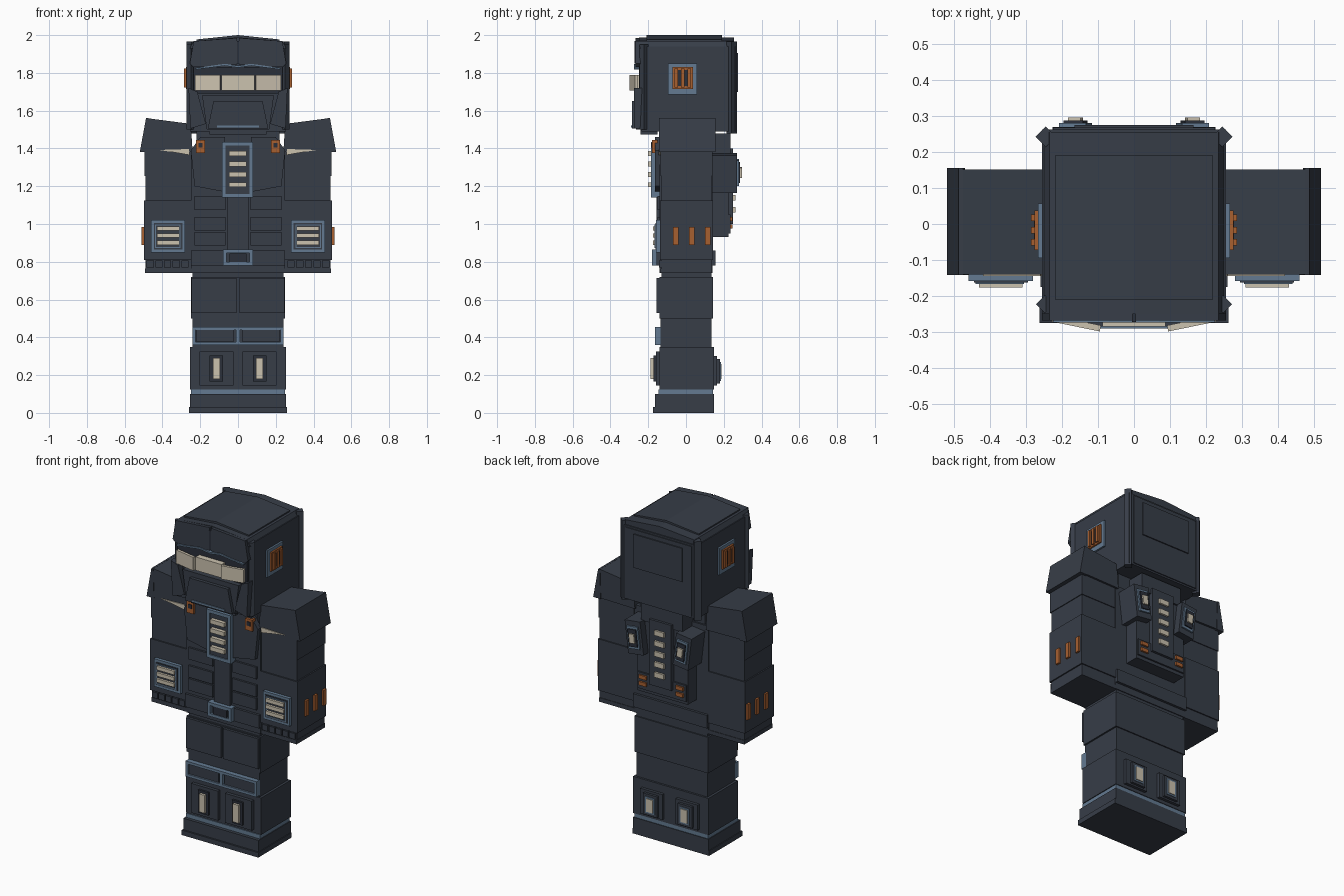
import bpy, bmesh, math
from mathutils import Matrix, Vector

if "Cube" in bpy.data.objects:
    bpy.data.objects.remove(bpy.data.objects["Cube"])


def material(name, rgb):
    m = bpy.data.materials.new(name)
    m.diffuse_color = (*rgb, 1)
    m.use_nodes = True
    m.node_tree.nodes["Principled BSDF"].inputs["Base Color"].default_value = m.diffuse_color
    return m


NAVY = material("dark navy", (0.038, 0.047, 0.064))
DEEP = material("deep navy", (0.024, 0.029, 0.042))
STEEL = material("steel blue", (0.125, 0.195, 0.285))
CREAM = material("cream", (0.60, 0.54, 0.43))
ORANGE = material("burnt orange", (0.39, 0.115, 0.03))


def finish(name, bm, mat):
    bmesh.ops.recalc_face_normals(bm, faces=bm.faces)
    me = bpy.data.meshes.new(name)
    bm.to_mesh(me)
    bm.free()
    me.materials.append(mat)
    ob = bpy.data.objects.new(name, me)
    bpy.context.collection.objects.link(ob)
    return ob


def box(name, mat, x, y, z, turn=0, tilt=0):
    """Box from (min, max) ranges, turned about z and tilted about y at its centre."""
    bm = bmesh.new()
    size = [r[1] - r[0] for r in (x, y, z)]
    mid = Vector([sum(r) / 2 for r in (x, y, z)])
    bmesh.ops.create_cube(bm, size=1, matrix=Matrix.Translation(mid)
                          @ Matrix.Rotation(turn, 4, 'Z') @ Matrix.Rotation(tilt, 4, 'Y')
                          @ Matrix.Diagonal((*size, 1)))
    return finish(name, bm, mat)


def prism(name, mat, outline, y):
    """Front outline of (x, z) points pushed through the y range."""
    bm = bmesh.new()
    f = bm.faces.new([bm.verts.new((px, y[0], pz)) for px, pz in outline])
    new = bmesh.ops.extrude_face_region(bm, geom=[f])["geom"]
    bmesh.ops.translate(bm, vec=(0, y[1] - y[0], 0),
                        verts=[v for v in new if isinstance(v, bmesh.types.BMVert)])
    return finish(name, bm, mat)


def frame(name, mat, x, y, z, w):
    """Rectangular rim of four bars."""
    box(name + "_left", mat, (x[0], x[0] + w), y, z)
    box(name + "_right", mat, (x[1] - w, x[1]), y, z)
    box(name + "_bottom", mat, (x[0] + w, x[1] - w), y, (z[0], z[0] + w))
    box(name + "_top", mat, (x[0] + w, x[1] - w), y, (z[1] - w, z[1]))


def span(s, a, b):
    return (a, b) if s > 0 else (-b, -a)


# Boots and legs
box("sole", NAVY, (-.26, .26), (-.175, .147), (0, .03))
box("boot", NAVY, (-.255, .255), (-.165, .147), (.03, .10))
box("boot_stripe", STEEL, (-.25, .25), (-.145, .143), (.10, .125))
box("shin", NAVY, (-.255, .255), (-.14, .147), (.125, .35))
box("knee", NAVY, (-.24, .24), (-.135, .135), (.35, .50))
box("thigh", NAVY, (-.25, .25), (-.14, .142), (.50, .72))
box("hip", NAVY, (-.24, .24), (-.13, .135), (.72, .76))
frame("knee_rim", STEEL, (-.24, .24), (-.165, -.13), (.36, .455), .016)
box("knee_divider", STEEL, (-.01, .01), (-.165, -.13), (.37, .45))
for s in (1, -1):
    box("knee_plate", NAVY, span(s, .02, .222), (-.158, -.13), (.378, .44))
    box("thigh_plate", NAVY, span(s, .008, .245), (-.155, -.13), (.53, .715))
    box("shin_plate", NAVY, span(s, .025, .205), (-.16, -.13), (.145, .325))
    box("shin_inset", DEEP, span(s, .08, .15), (-.172, -.15), (.165, .305))
    box("shin_light", CREAM, span(s, .095, .133), (-.187, -.16), (.18, .29))
    # Calf lights
    box("calf_plate", NAVY, span(s, .045, .195), (.13, .165), (.145, .30))
    box("calf_inset", NAVY, span(s, .07, .165), (.16, .18), (.155, .285))
    box("calf_rim", STEEL, span(s, .085, .15), (.17, .184), (.17, .27))
    box("calf_light", CREAM, span(s, .095, .14), (.18, .189), (.18, .26))

# Torso and waist
box("torso", NAVY, (-.25, .25), (-.14, .14), (.74, 1.40))
box("neck", NAVY, (-.22, .22), (-.13, .13), (1.40, 1.50))
box("waist_band", NAVY, (-.25, .25), (-.155, .155), (.78, .86))
box("abdomen_strip", NAVY, (-.055, .055), (-.155, -.13), (.86, 1.15))
frame("buckle_rim", STEEL, (-.08, .08), (-.18, -.14), (.78, .865), .018)
box("buckle_back", NAVY, (-.07, .07), (-.165, -.14), (.79, .855))
box("buckle_plate", DEEP, (-.045, .045), (-.176, -.14), (.797, .845))
for s in (1, -1):
    for z in (.885, .965, 1.075):
        box("abdomen_plate", NAVY, span(s, .065, .23), (-.152, -.13), (z, z + .072))
    prism("chest_plate", NAVY, [(s * a, b) for a, b in
          ((.07, 1.17), (.23, 1.20), (.25, 1.39), (.20, 1.46), (.07, 1.46))], (-.165, -.13))
    box("strap_clip", ORANGE, span(s, .175, .222), (-.18, -.15), (1.375, 1.445))
    box("clip_hole", DEEP, span(s, .187, .21), (-.184, -.17), (1.405, 1.43))

# Chest vent
frame("vent_rim", STEEL, (-.085, .08), (-.185, -.14), (1.14, 1.435), .02)
box("vent_back", NAVY, (-.075, .07), (-.178, -.14), (1.15, 1.425))
for i in range(4):
    z = 1.195 + i * .055
    box("vent_bar", CREAM, (-.048, .045), (-.20, -.17), (z, z + .026))

# Arms, shoulders and cuffs
for s in (1, -1):
    box("arm", NAVY, span(s, .25, .49), (-.13, .135), (.76, 1.40))
    box("upper_arm_plate", NAVY, span(s, .255, .495), (-.136, .14), (1.255, 1.385))
    box("forearm", NAVY, span(s, .25, .498), (-.138, .142), (.81, 1.125))
    box("hand", NAVY, span(s, .25, .492), (-.135, .138), (.74, .765))
    for i in range(5):
        x = .262 + i * .046
        box("knuckle", NAVY, span(s, x, x + .038), (-.142, -.12), (.77, .806))
    prism("shoulder_pad", NAVY, [(s * a, b) for a, b in
          ((.24, 1.38), (.515, 1.385), (.48, 1.56), (.25, 1.53))], (-.14, .152))
    prism("shoulder_rim", NAVY, [(s * a, b) for a, b in
          ((.47, 1.38), (.52, 1.38), (.487, 1.56), (.475, 1.56))], (-.142, .155))
    prism("shoulder_glow", CREAM, [(s * a, b) for a, b in
          ((.255, 1.365), (.33, 1.378), (.42, 1.392), (.26, 1.397))], (-.145, -.13))
    # Forearm vent
    x = (.28, .46)
    frame("cuff_rim", STEEL, span(s, *x), (-.158, -.13), (.85, 1.02), .016)
    box("cuff_back", NAVY, span(s, .295, .445), (-.162, -.13), (.866, 1.004))
    frame("cuff_inner_rim", STEEL, span(s, .305, .44), (-.166, -.13), (.873, .997), .006)
    for z in (.89, .928, .966):
        box("cuff_bar", CREAM, span(s, .31, .43), (-.176, -.15), (z, z + .022))
    for y in (-.055, .03, .115):
        box("side_light", ORANGE, span(s, .48, .51), (y - .014, y + .014), (.89, .985))

# Backpack
box("pack", NAVY, (-.17, .17), (.13, .225), (.93, 1.37))
box("pack_top", NAVY, (-.14, .14), (.12, .235), (1.37, 1.48))
box("pack_spine", NAVY, (-.075, .075), (.22, .25), (1.0, 1.40))
box("pack_base", NAVY, (-.165, .165), (.22, .235), (.95, 1.05))
for i in range(5):
    z = 1.06 + i * .064
    box("spine_bar", CREAM, (-.032, .032), (.24, .262), (z, z + .03))
for s in (1, -1):
    for z in (.975, 1.015):
        box("pack_light", ORANGE, span(s, .10, .15), (.225, .246), (z, z + .022))
    lean = s * .12
    box("pod", NAVY, span(s, .11, .215), (.14, .27), (1.17, 1.37), 0, lean)
    box("pod_rim", STEEL, span(s, .125, .20), (.25, .28), (1.205, 1.34), 0, lean)
    box("pod_inset", DEEP, span(s, .135, .19), (.26, .287), (1.22, 1.325), 0, lean)
    box("pod_light", CREAM, span(s, .145, .18), (.27, .296), (1.245, 1.30), 0, lean)

# Helmet shell, gently ridged roof and corner posts
box("helmet", NAVY, (-.255, .255), (-.235, .262), (1.49, 1.94))
prism("helmet_crown", NAVY,
      [(-.255, 1.93), (.255, 1.93), (.235, 1.968), (0, 1.988), (-.235, 1.968)], (-.25, .255))
prism("roof_plate", NAVY, [(-.22, 1.96), (.22, 1.96), (.22, 1.977), (0, 2.0), (-.22, 1.977)],
      (-.21, .19))
box("helmet_back", NAVY, (-.225, .225), (.25, .268), (1.50, 1.93))
box("back_panel", NAVY, (-.165, .165), (.26, .275), (1.70, 1.905))
for s in (1, -1):
    box("rear_post", NAVY, span(s, .225, .265), (.222, .262), (1.48, 1.965), s * math.pi / 4)
    box("front_post", NAVY, span(s, .23, .265), (-.24, -.205), (1.50, 1.95), s * math.pi / 4)

    # Ear vents
    box("ear_plate", STEEL, span(s, .25, .266), (-.095, .057), (1.685, 1.85))
    box("ear_vent", ORANGE, span(s, .26, .276), (-.072, .037), (1.715, 1.83))
    for i in range(3):
        y = -.06 + i * .034
        box("ear_slat", ORANGE, span(s, .27, .286), (y, y + .018), (1.722, 1.823))
        if i < 2:
            box("ear_slot", DEEP, span(s, .27, .278), (y + .018, y + .034), (1.73, 1.815))

    # Brow and cheeks
    prism("brow", NAVY, [(s * a, b) for a, b in
          ((.004, 1.845), (.235, 1.83), (.255, 1.85), (.235, 1.968), (.004, 1.985))], (-.268, -.22))
    prism("brow_trim", STEEL, [(s * a, b) for a, b in
          ((0, 1.828), (.07, 1.838), (.225, 1.818), (.225, 1.826), (.07, 1.848), (0, 1.838))],
          (-.274, -.23))
    prism("cheek", NAVY, [(s * a, b) for a, b in
          ((.215, 1.70), (.262, 1.72), (.252, 1.505), (.17, 1.53))], (-.275, -.22))
    box("visor_side", CREAM, span(s, .092, .228), (-.285, -.268), (1.708, 1.79), s * .2)

# Face
box("visor_band", DEEP, (-.235, .235), (-.25, -.22), (1.69, 1.83))
box("visor_middle", CREAM, (-.088, .088), (-.285, -.24), (1.708, 1.79))
box("brow_groove", DEEP, (-.006, .006), (-.272, -.23), (1.85, 1.97))
prism("muzzle", NAVY, [(-.165, 1.50), (.165, 1.50), (.19, 1.68), (-.19, 1.68)], (-.265, -.22))
prism("mouth_plate", NAVY, [(-.16, 1.505), (.16, 1.505), (.13, 1.65), (-.13, 1.65)], (-.285, -.25))
box("mouth_trim", STEEL, (-.11, .11), (-.29, -.26), (1.512, 1.522))
box("chin", NAVY, (-.15, .15), (-.24, -.15), (1.475, 1.50))
